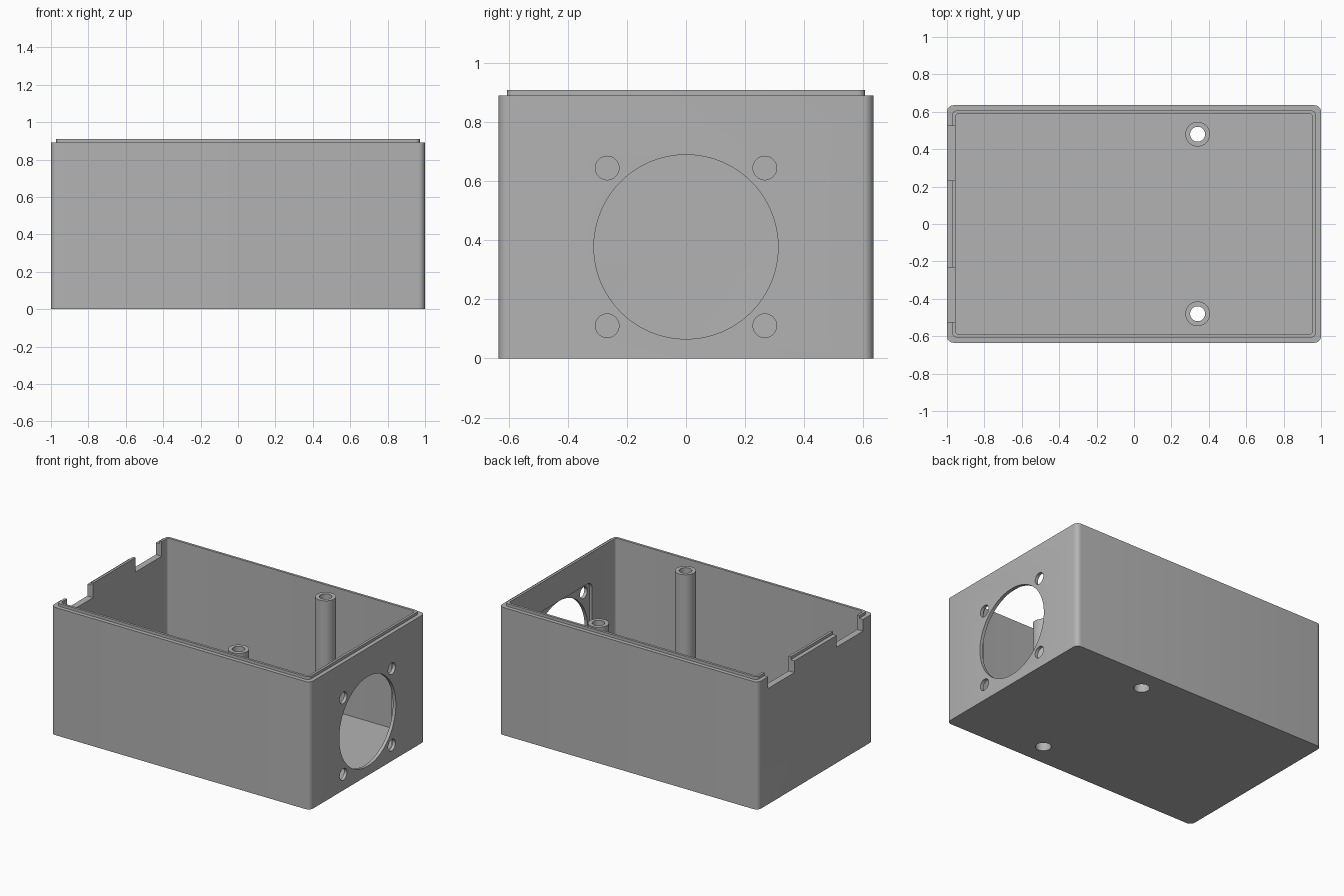
import bpy, bmesh, math

default = bpy.data.objects.get("Cube")
if default:
    bpy.data.objects.remove(default, do_unlink=True)

grey = bpy.data.materials.new("plain grey")
grey.use_nodes = True
GREY = (0.45, 0.45, 0.45, 1)
grey.diffuse_color = GREY
grey.node_tree.nodes["Principled BSDF"].inputs["Base Color"].default_value = GREY


def rounded_rect(hx, hy, r, cx=0, cy=0, steps=6):
    """Outline of a rectangle with rounded corners."""
    pts = []
    for k, (sx, sy) in enumerate([(1, 1), (-1, 1), (-1, -1), (1, -1)]):
        for i in range(steps + 1):
            a = (k + i / steps) * math.pi / 2
            pts.append((cx + sx * (hx - r) + r * math.cos(a),
                        cy + sy * (hy - r) + r * math.sin(a)))
    return pts


def circle(r, cx=0, cy=0, n=48):
    return [(cx + r * math.cos(2 * math.pi * i / n),
             cy + r * math.sin(2 * math.pi * i / n)) for i in range(n)]


def loft(name, rings, along_x=False, tube=False):
    """Skin outlines at given heights; cap the ends, or close them into a tube."""
    bm = bmesh.new()
    loops = []
    for pts, h in rings:
        loops.append([bm.verts.new((h, u, v) if along_x else (u, v, h)) for u, v in pts])
    pairs = list(zip(loops, loops[1:]))
    if tube:
        pairs.append((loops[-1], loops[0]))
    else:
        bm.faces.new(loops[0])
        bm.faces.new(loops[-1])
    for a, b in pairs:
        for i in range(len(a)):
            j = (i + 1) % len(a)
            bm.faces.new((a[i], a[j], b[j], b[i]))
    bmesh.ops.recalc_face_normals(bm, faces=bm.faces)
    mesh = bpy.data.meshes.new(name)
    bm.to_mesh(mesh)
    bm.free()
    mesh.materials.append(grey)
    ob = bpy.data.objects.new(name, mesh)
    bpy.context.collection.objects.link(ob)
    return ob


def cut(target, cutter):
    """Subtract the cutter, then discard it."""
    cutter.hide_render = True
    mod = target.modifiers.new("cut", 'BOOLEAN')
    mod.operation = 'DIFFERENCE'
    mod.solver = 'EXACT'
    mod.object = cutter
    graph = bpy.context.evaluated_depsgraph_get()
    mesh = bpy.data.meshes.new_from_object(target.evaluated_get(graph))
    target.modifiers.remove(mod)
    target.data = mesh
    bpy.data.objects.remove(cutter, do_unlink=True)


def smooth(ob):
    bpy.ops.object.select_all(action='DESELECT')
    ob.select_set(True)
    bpy.context.view_layer.objects.active = ob
    bpy.ops.object.shade_smooth_by_angle(angle=math.radians(30))


FLOOR, RIM, LIP = 0.045, 0.89, 0.91
FAN_Z, SCREW = 0.378, 0.267
POST_X, POST_Y = 0.34, 0.48

# Open box with a stepped lip around the rim
outer = rounded_rect(1, 0.635, 0.035)
lip = rounded_rect(0.972, 0.607, 0.025)
inner = rounded_rect(0.955, 0.59, 0.02)
box = loft("enclosure_box", [(outer, 0), (outer, RIM), (lip, RIM), (lip, LIP),
                             (inner, LIP), (inner, FLOOR)])

# Fan seat inside the right wall, its opening and screw holes
seat = rounded_rect(0.33, 0.33, 0.05, 0, FAN_Z)
cut(box, loft("seat_cutter", [(seat, 0.977), (seat, 0.93)], along_x=True))
holes = [circle(0.312, 0, FAN_Z, 96)]
holes += [circle(0.04, sy * SCREW, FAN_Z + sz * SCREW, 32)
          for sy in (-1, 1) for sz in (-1, 1)]
for hole in holes:
    cut(box, loft("hole_cutter", [(hole, 0.9), (hole, 1.1)], along_x=True))

for side in (-1, 1):
    # Cable notch in the left wall's rim
    notch = rounded_rect(0.1, 0.145, 0.001, -1, side * 0.378, steps=1)
    cut(box, loft("notch_cutter", [(notch, 0.808), (notch, 1)]))
    # Screw hole through the floor
    bore = circle(0.05, POST_X, side * POST_Y)
    cut(box, loft("bore_cutter", [(bore, -0.1), (bore, 0.2)]))
    # Hollow screw post with a wider bore at the bottom
    wall = circle(0.066, POST_X, side * POST_Y)
    core = circle(0.04, POST_X, side * POST_Y)
    post = loft("screw_post_" + ("front" if side < 0 else "back"),
                [(wall, FLOOR), (wall, RIM), (core, RIM), (core, 0.3),
                 (bore, 0.3), (bore, FLOOR)], tube=True)
    smooth(post)

smooth(box)
